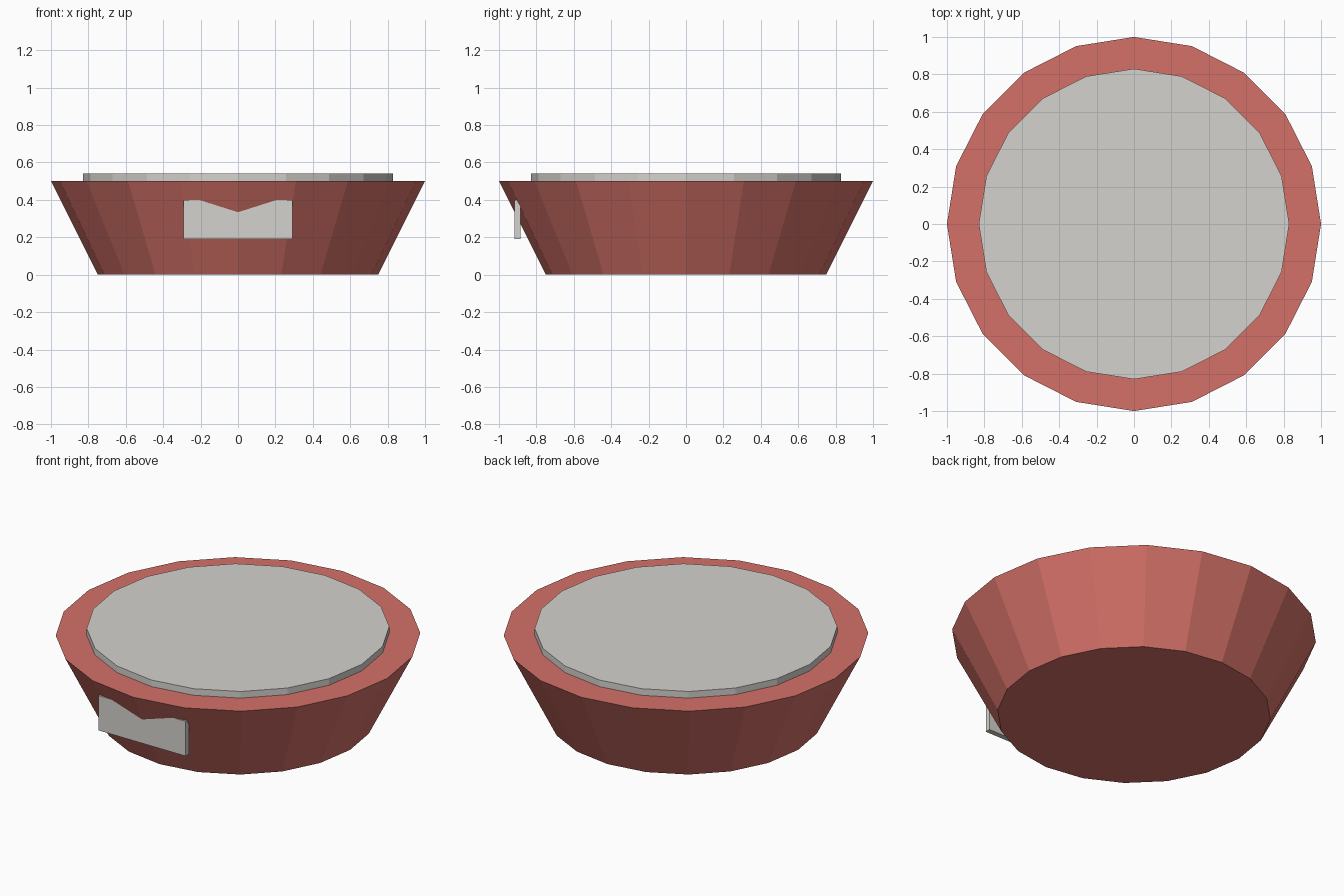
import bpy

if "Cube" in bpy.data.objects:
    bpy.data.objects.remove(bpy.data.objects["Cube"])

SIDES = 20


def material(name, rgb):
    m = bpy.data.materials.new(name)
    m.diffuse_color = (*rgb, 1.0)
    m.use_nodes = True
    m.node_tree.nodes["Principled BSDF"].inputs["Base Color"].default_value = m.diffuse_color
    return m


def frustum(name, r_bottom, r_top, z0, z1, mat):
    bpy.ops.mesh.primitive_cone_add(vertices=SIDES, radius1=r_bottom, radius2=r_top,
                                    depth=z1 - z0, location=(0, 0, (z0 + z1) / 2))
    ob = bpy.context.object
    ob.name = name
    ob.data.materials.append(mat)
    return ob


red = material("soft_red", (0.658, 0.165, 0.138))
pale = material("pale_grey", (0.658, 0.645, 0.610))

# Flared faceted bowl and the thin disc of contents on top
frustum("bowl", 0.75, 1.0, 0.0, 0.5, red)
frustum("contents", 0.83, 0.83, 0.5, 0.54, pale)

# Flat name plate partly sunk into the sloping front
bpy.ops.mesh.primitive_cube_add(size=1, location=(0, -0.901, 0.295))
plate = bpy.context.object
plate.name = "front_plate"
plate.scale = (0.584, 0.032, 0.21)
bpy.ops.object.transform_apply(location=False, rotation=False, scale=True)
plate.data.materials.append(pale)
